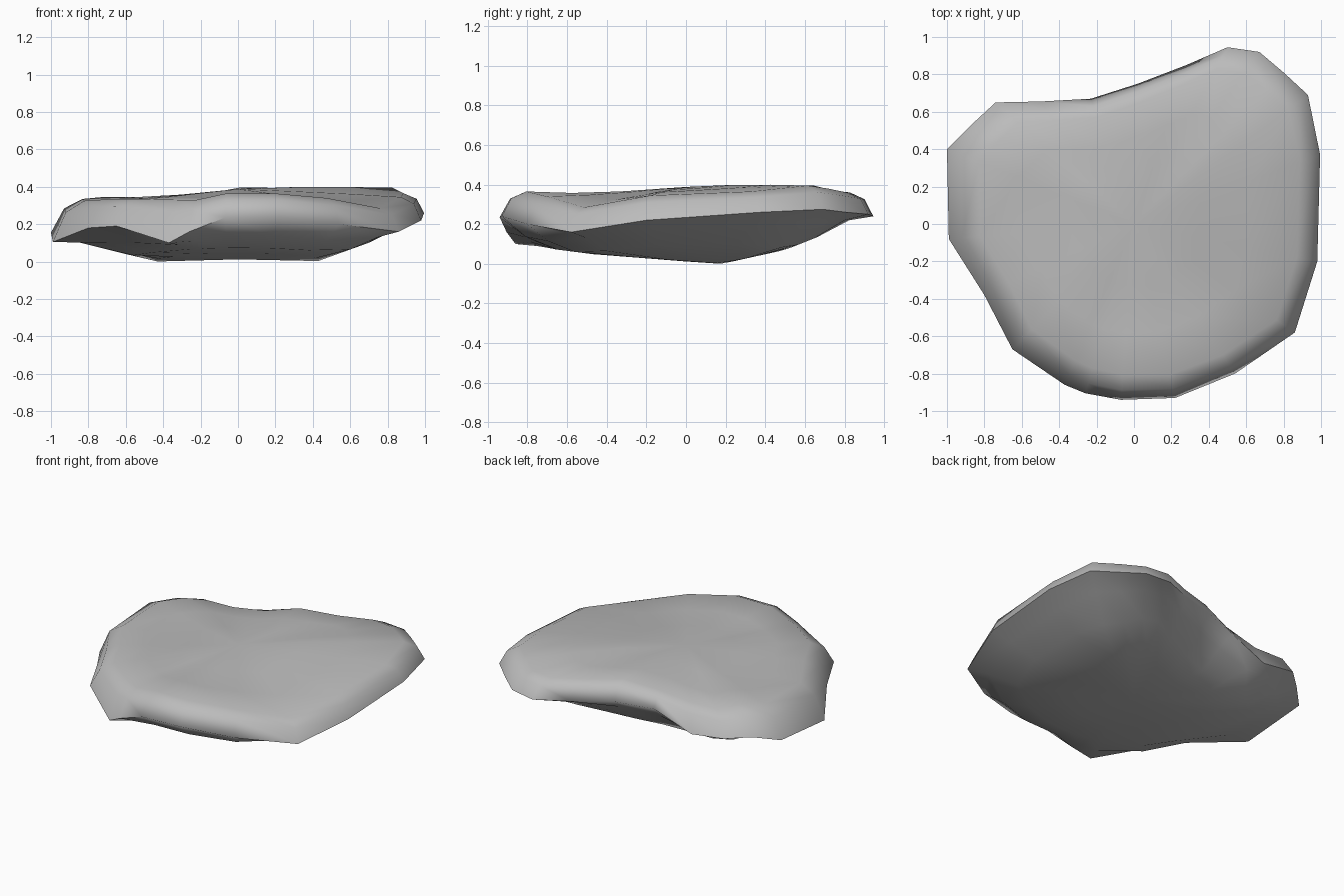
import bpy, bmesh, math

if "Cube" in bpy.data.objects:
    bpy.data.objects.remove(bpy.data.objects["Cube"])

# Widest outline of the stone: x, y, edge height, top rim height
OUTLINE = [
    (-1.00, 0.40, 0.155, 0.335), (-0.87, 0.53, 0.19, 0.345), (-0.74, 0.65, 0.19, 0.32),
    (-0.50, 0.655, 0.16, 0.32), (-0.23, 0.67, 0.265, 0.35), (0.02, 0.75, 0.28, 0.395),
    (0.28, 0.85, 0.25, 0.37), (0.50, 0.945, 0.24, 0.36), (0.67, 0.92, 0.25, 0.36),
    (0.80, 0.81, 0.26, 0.38), (0.93, 0.69, 0.275, 0.395), (0.995, 0.37, 0.26, 0.365),
    (0.98, -0.20, 0.22, 0.345), (0.86, -0.58, 0.16, 0.285), (0.54, -0.80, 0.20, 0.34),
    (0.22, -0.93, 0.24, 0.365), (-0.07, -0.94, 0.235, 0.365), (-0.26, -0.905, 0.16, 0.33),
    (-0.37, -0.86, 0.10, 0.33), (-0.65, -0.67, 0.19, 0.335), (-0.80, -0.38, 0.18, 0.335),
    (-0.99, -0.08, 0.105, 0.325)]


def underside(x, y):
    """Flat-bottomed hull made of a few sloping planes."""
    return max(0.0, 0.075 * (0.18 - y), 0.05 + 0.13 * (-0.48 - y), 0.22 * (y - 0.18),
               0.07 + 0.4 * (y - 0.5), 0.36 * (x - 0.42), 0.25 * (-0.44 - x))


def lower_side(x, y, edge):
    """Slope from the underside to the edge, hollowed at the back."""
    w = 0.5 if y > 0.4 else 0.3
    return (1 - w) * underside(x, y) + w * edge


def inner_top(x, y):
    """Gently tilted top surface, falling to the left."""
    return min(0.403, 0.385 + 0.06 * y, max(0.345, 0.395 + 0.11 * x))


bm = bmesh.new()


def ring(scale, height):
    """One loop of the outline, scaled towards the middle."""
    loop = []
    for x, y, edge, top in OUTLINE:
        s = scale(x)
        loop.append(bm.verts.new((x * s, y * s, height(x * s, y * s, edge, top))))
    return loop


# Rings from the underside, over the edge, to the top
rings = [
    ring(lambda x: 0.43, lambda x, y, e, t: underside(x, y)),
    ring(lambda x: 0.70, lambda x, y, e, t: underside(x, y)),
    ring(lambda x: 0.87, lambda x, y, e, t: lower_side(x, y, e)),
    ring(lambda x: 1.0, lambda x, y, e, t: e),
    ring(lambda x: 0.945 + 0.015 * x, lambda x, y, e, t: e + 0.72 * (t - e)),
    ring(lambda x: 0.86 + 0.03 * x, lambda x, y, e, t: t),
    ring(lambda x: 0.62, lambda x, y, e, t: 0.5 * t + 0.5 * inner_top(x, y)),
    ring(lambda x: 0.35, lambda x, y, e, t: 0.2 * t + 0.8 * inner_top(x, y)),
]
n = len(OUTLINE)
for low, high in zip(rings, rings[1:]):
    for i in range(n):
        j = (i + 1) % n
        bm.faces.new((low[i], low[j], high[j], high[i]))

# Close the middle of both sides
for loop, z in ((rings[0], 0.012), (rings[-1], 0.388)):
    mid = bm.verts.new((0, 0, z))
    for i in range(n):
        bm.faces.new((loop[i], loop[(i + 1) % n], mid))
bmesh.ops.recalc_face_normals(bm, faces=bm.faces[:])

mesh = bpy.data.meshes.new("flat_stone")
bm.to_mesh(mesh)
bm.free()
stone = bpy.data.objects.new("flat_stone", mesh)
bpy.context.collection.objects.link(stone)

# Plain stone colour
grey = bpy.data.materials.new("stone_grey")
grey.diffuse_color = (0.5, 0.5, 0.5, 1)
grey.use_nodes = True
grey.node_tree.nodes["Principled BSDF"].inputs["Base Color"].default_value = grey.diffuse_color
mesh.materials.append(grey)

# Soft, worn surface
bpy.context.view_layer.objects.active = stone
stone.select_set(True)
bpy.ops.object.shade_smooth_by_angle(angle=math.radians(80))
